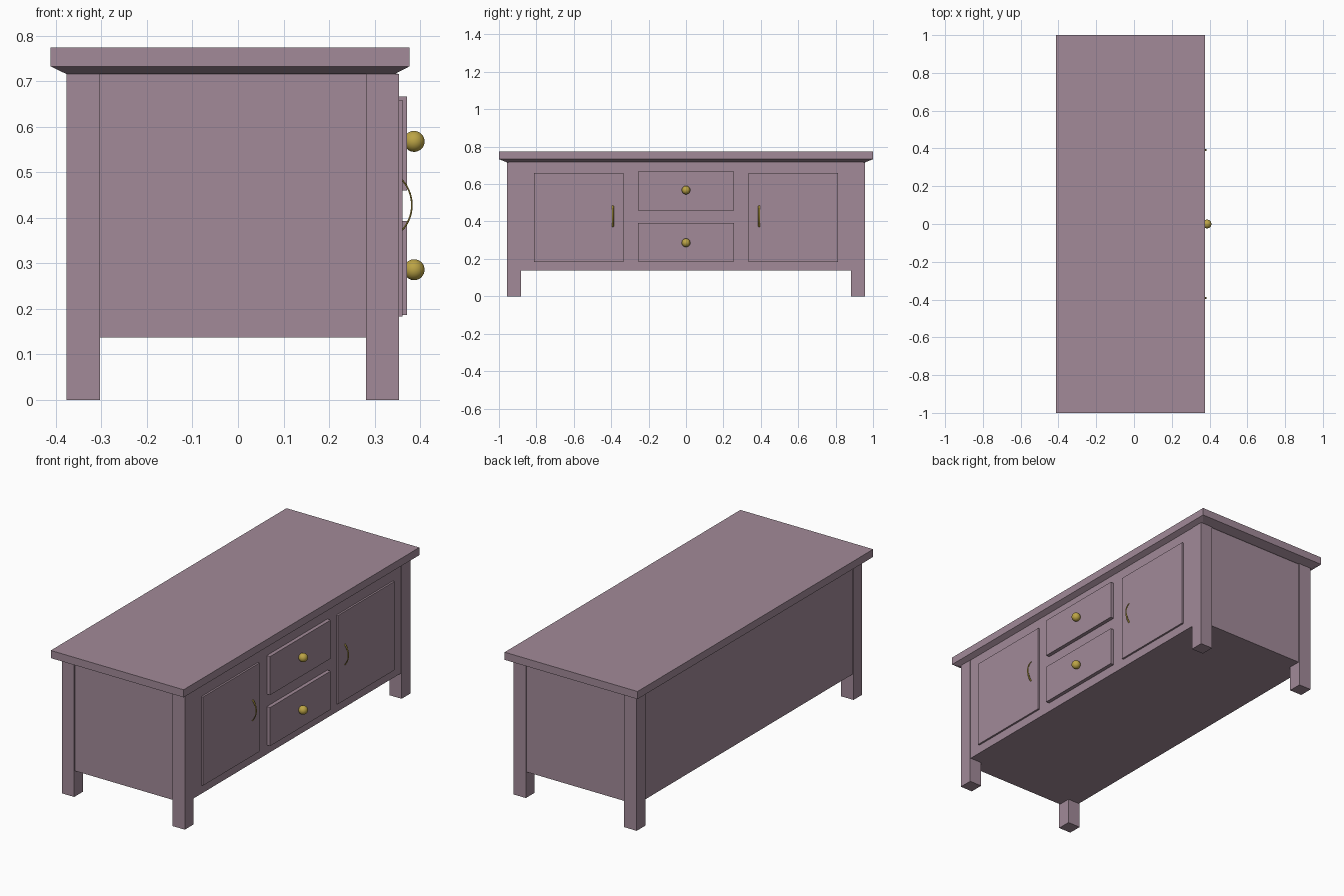
import bpy, bmesh, math

if "Cube" in bpy.data.objects:
    bpy.data.objects.remove(bpy.data.objects["Cube"])


def material(name, rgb):
    m = bpy.data.materials.new(name)
    m.diffuse_color = (*rgb, 1)
    m.use_nodes = True
    m.node_tree.nodes["Principled BSDF"].inputs["Base Color"].default_value = m.diffuse_color
    return m


MAUVE = material("mauve paint", (0.36, 0.255, 0.315))
BRASS = material("brass", (0.50, 0.37, 0.06))


def finish(name, bm, mat, smooth=False):
    bmesh.ops.recalc_face_normals(bm, faces=bm.faces)
    for f in bm.faces:
        f.smooth = smooth
    me = bpy.data.meshes.new(name)
    bm.to_mesh(me)
    bm.free()
    me.materials.append(mat)
    ob = bpy.data.objects.new(name, me)
    bpy.context.collection.objects.link(ob)
    return ob


def box(name, x0, x1, y0, y1, z0, z1):
    bm = bmesh.new()
    bmesh.ops.create_cube(bm, size=1)
    for v in bm.verts:
        v.co = (x1 if v.co.x > 0 else x0,
                y1 if v.co.y > 0 else y0,
                z1 if v.co.z > 0 else z0)
    return finish(name, bm, MAUVE)


# table top: slab with a chamfered underside, lofted from rectangles
bm = bmesh.new()
rings = []
for x0, x1, y, z in ((-0.377, 0.344, 0.957, 0.716),
                     (-0.412, 0.377, 1.0, 0.733),
                     (-0.412, 0.377, 1.0, 0.774)):
    rings.append([bm.verts.new(c) for c in
                  ((x0, -y, z), (x1, -y, z), (x1, y, z), (x0, y, z))])
for a, b in zip(rings, rings[1:]):
    for i in range(4):
        j = (i + 1) % 4
        bm.faces.new((a[i], a[j], b[j], b[i]))
bm.faces.new(rings[0])
bm.faces.new(rings[-1])
finish("table_top", bm, MAUVE)

# cabinet body, set slightly behind the leg faces
box("cabinet_body", -0.372, 0.351, -0.950, 0.950, 0.137, 0.717)

for s, side in ((-1, "left"), (1, "right")):
    # corner legs
    ya, yb = sorted((s * 0.883, s * 0.957))
    box("back_leg_" + side, -0.377, -0.303, ya, yb, 0, 0.716)
    box("front_leg_" + side, 0.281, 0.354, ya, yb, 0, 0.716)

    # doors
    ya, yb = sorted((s * 0.333, s * 0.813))
    box("door_" + side, 0.34, 0.361, ya, yb, 0.183, 0.659)

    # bowed door handle: flat oval section swept along an arc
    bm = bmesh.new()
    half, rise, zc, n, m = 0.058, 0.024, 0.428, 20, 10
    R = (half ** 2 + rise ** 2) / (2 * rise)
    span = math.asin(half / R)
    loops = []
    for i in range(n + 1):
        a = -span + 2 * span * i / n
        loop = []
        for k in range(m):
            t = 2 * math.pi * k / m
            r = R + 0.0018 * math.cos(t)
            loop.append(bm.verts.new((0.382 - R + r * math.cos(a),
                                      s * 0.391 + 0.005 * math.sin(t),
                                      zc + r * math.sin(a))))
        loops.append(loop)
    for a, b in zip(loops, loops[1:]):
        for k in range(m):
            j = (k + 1) % m
            bm.faces.new((a[k], a[j], b[j], b[k]))
    bm.faces.new(loops[0])
    bm.faces.new(loops[-1])
    finish("door_handle_" + side, bm, BRASS, True)

# two centre drawers with ball knobs
for name, z0, z1, zk in (("lower", 0.186, 0.393, 0.286),
                         ("upper", 0.460, 0.667, 0.568)):
    box("drawer_" + name, 0.34, 0.371, -0.257, 0.257, z0, z1)
    bm = bmesh.new()
    bmesh.ops.create_uvsphere(bm, u_segments=32, v_segments=16, radius=0.023)
    knob = finish("drawer_knob_" + name, bm, BRASS, True)
    knob.location = (0.387, 0, zk)
